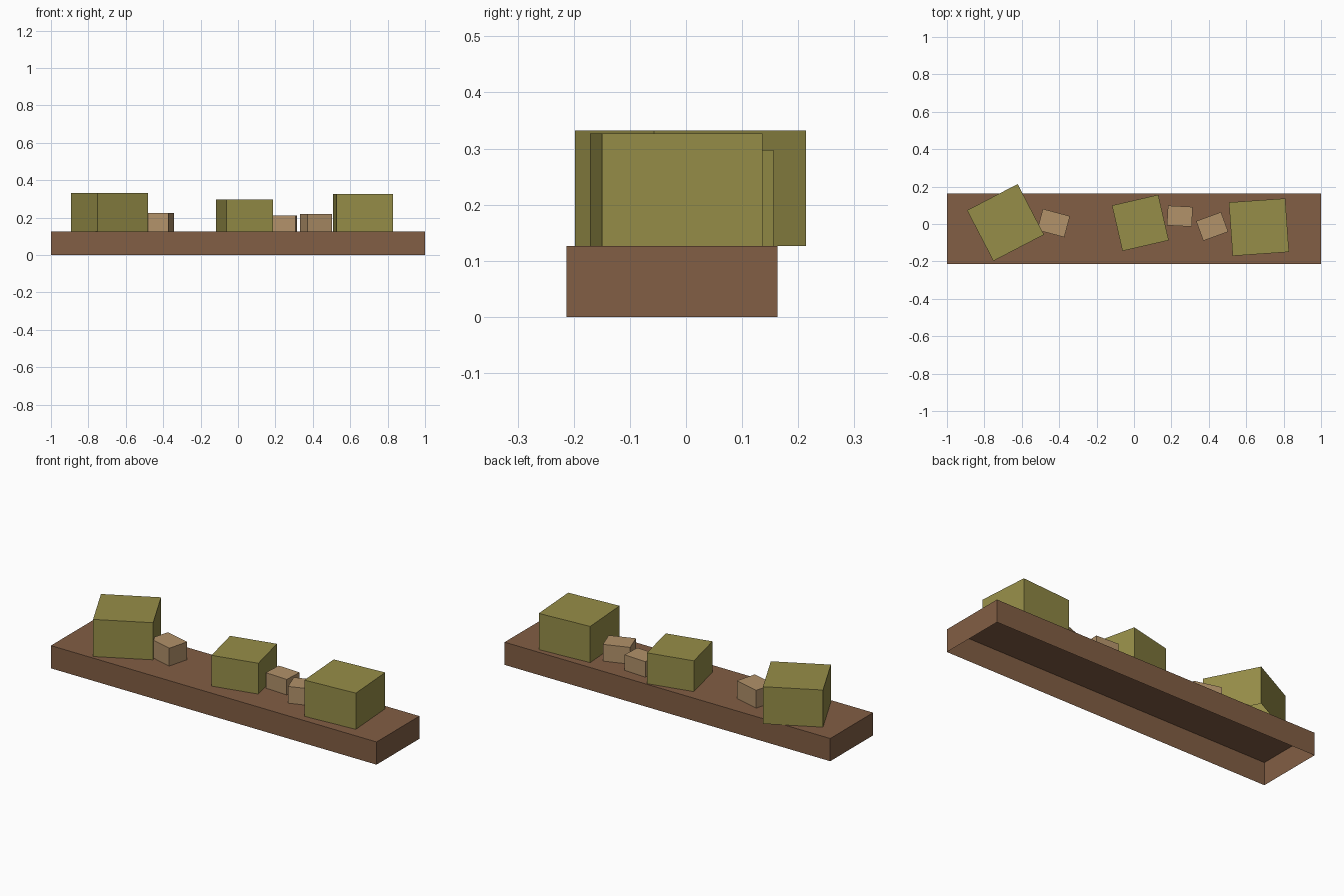
import bpy, bmesh
from math import radians
from mathutils import Matrix

cube = bpy.data.objects.get("Cube")
if cube:
    bpy.data.objects.remove(cube, do_unlink=True)


def material(name, rgb):
    m = bpy.data.materials.new(name)
    m.use_nodes = True
    m.diffuse_color = (*rgb, 1)
    m.node_tree.nodes["Principled BSDF"].inputs["Base Color"].default_value = (*rgb, 1)
    return m


def open_box(name, mat, centre, size, bottom, top, turn=0):
    """Flat-shaded box without an underside, turned about its upright axis."""
    bm = bmesh.new()
    bmesh.ops.create_cube(bm, size=1)
    bm.normal_update()
    under = [f for f in bm.faces if f.normal.z < -0.5]
    bmesh.ops.delete(bm, geom=under, context="FACES_ONLY")
    bm.transform(Matrix.Diagonal((*size, top - bottom, 1)))
    mesh = bpy.data.meshes.new(name)
    bm.to_mesh(mesh)
    bm.free()
    mesh.materials.append(mat)
    ob = bpy.data.objects.new(name, mesh)
    ob.location = (*centre, (bottom + top) / 2)
    ob.rotation_euler.z = radians(turn)
    bpy.context.collection.objects.link(ob)


brown = material("brown wood", (0.223, 0.112, 0.058))
olive = material("olive green", (0.305, 0.27, 0.065))
tan = material("light tan", (0.445, 0.287, 0.144))

# Long plank, hollow underneath
DECK = 0.126
open_box("base_plank", brown, (0, -0.025), (2, 0.376), 0, DECK)

# Large blocks: name, centre, size, top, turn
for name, centre, size, top, turn in (
    ("large_block_right", (-0.687, 0.008), (0.305, 0.305), 0.332, 27.5),
    ("large_block_middle", (0.034, 0.006), (0.254, 0.25), 0.297, 13),
    ("large_block_left", (0.668, -0.017), (0.302, 0.287), 0.327, 4),
):
    open_box(name, olive, centre, size, DECK, top, turn)

# Small blocks
for name, centre, size, top, turn in (
    ("small_block_right", (-0.43, 0.005), (0.15, 0.117), 0.225, -15),
    ("small_block_middle", (0.245, 0.042), (0.133, 0.106), 0.212, -3),
    ("small_block_left", (0.418, -0.013), (0.142, 0.112), 0.219, 20),
):
    open_box(name, tan, centre, size, DECK, top, turn)
